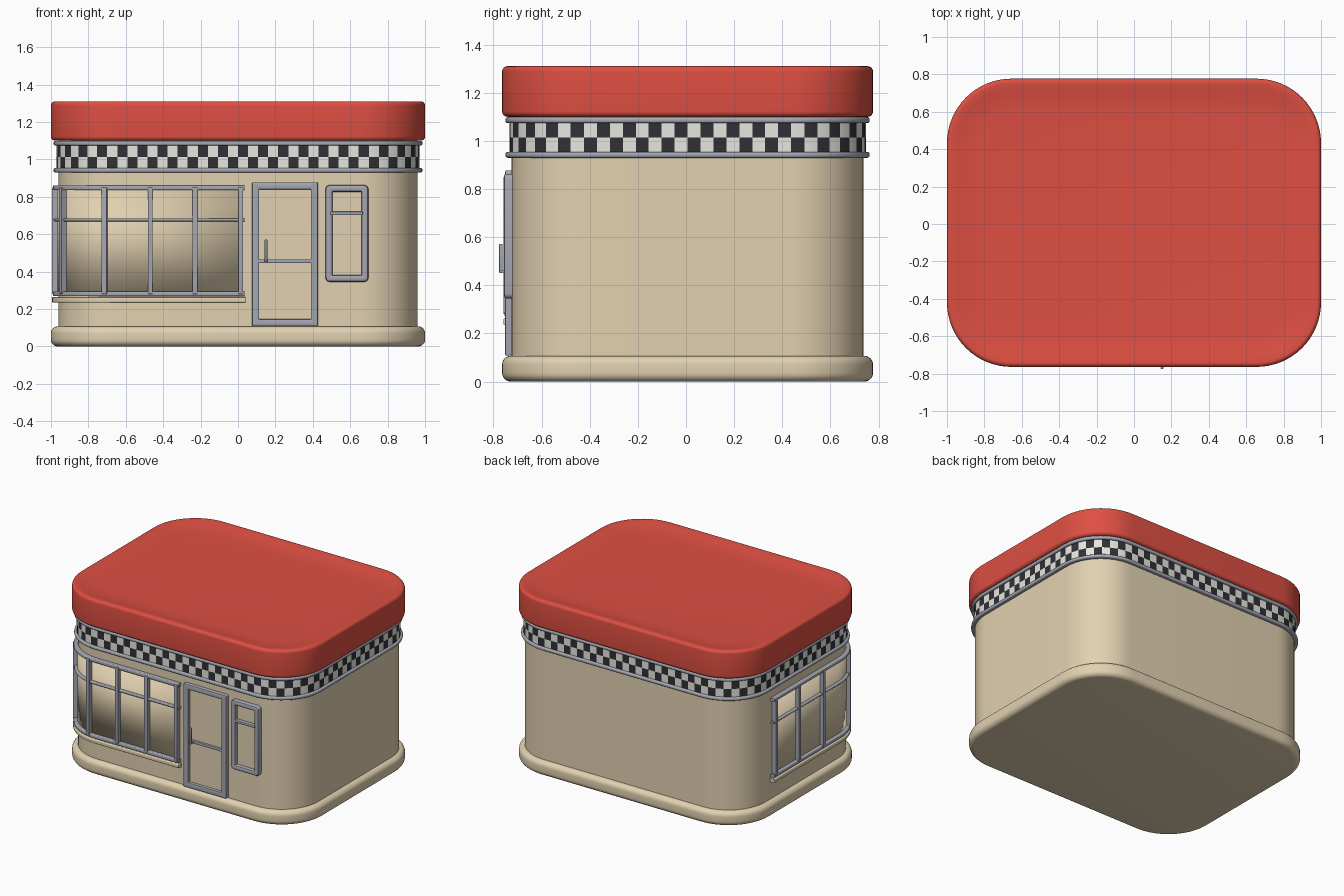
import bpy, bmesh, math
from mathutils import Vector

if "Cube" in bpy.data.objects:
    bpy.data.objects.remove(bpy.data.objects["Cube"])

HX, HY, R, CY = 0.96, 0.7305, 0.305, 0.0065      # wall half sizes, corner radius, y centre
FRONT = CY - HY
ARC = R * math.pi / 2
AX, AY = HX - R, HY - R
PERIM = 4 * (AX + AY + ARC)


def material(name, rgb):
    m = bpy.data.materials.new(name)
    m.diffuse_color = (*rgb, 1)
    m.use_nodes = True
    m.node_tree.nodes["Principled BSDF"].inputs["Base Color"].default_value = m.diffuse_color
    return m


BEIGE = material("beige", (0.76, 0.64, 0.44))
RED = material("red", (0.73, 0.078, 0.055))
METAL = material("metal", (0.38, 0.39, 0.45))
BLACK = material("black", (0.03, 0.03, 0.037))
WHITE = material("white", (0.86, 0.86, 0.8))


def make(name, bm, mats, angle=35):
    bmesh.ops.recalc_face_normals(bm, faces=bm.faces)
    me = bpy.data.meshes.new(name)
    bm.to_mesh(me)
    bm.free()
    for m in mats:
        me.materials.append(m)
    ob = bpy.data.objects.new(name, me)
    bpy.context.collection.objects.link(ob)
    bpy.ops.object.select_all(action='DESELECT')
    ob.select_set(True)
    bpy.context.view_layer.objects.active = ob
    if angle >= 180:
        bpy.ops.object.shade_smooth()
    else:
        bpy.ops.object.shade_smooth_by_angle(angle=math.radians(angle))
    return ob


def wall_point(s, off=0.0, z=0.0):
    """Point at distance s along the wall outline (0 = front middle, going left)."""
    s %= PERIM
    # each entry: length, start centre, direction, start angle, is it an arc
    pieces = [(AX, (0, -AY), (-1, 0), -90, False), (ARC, (-AX, -AY), None, -90, True),
              (2 * AY, (-AX, -AY), (0, 1), 180, False), (ARC, (-AX, AY), None, 180, True),
              (2 * AX, (-AX, AY), (1, 0), 90, False), (ARC, (AX, AY), None, 90, True),
              (2 * AY, (AX, AY), (0, -1), 0, False), (ARC, (AX, -AY), None, 0, True),
              (AX, (AX, -AY), (-1, 0), -90, False)]
    for length, c, d, a, arc in pieces:
        if s <= length:
            break
        s -= length
    a = math.radians(a) - (s / R if arc else 0)
    move = (0, 0) if arc else (d[0] * s, d[1] * s)
    return Vector((c[0] + move[0] + math.cos(a) * (R + off),
                   c[1] + move[1] + math.sin(a) * (R + off) + CY, z))


def stations(s0, s1):
    """Ends plus finely stepped corners between two distances."""
    vals, start = {s0, s1}, AX
    for gap in (2 * AY, 2 * AX, 2 * AY, 0):
        vals |= {start + ARC * i / 16 for i in range(17)}
        start += ARC + gap
    return sorted(v for v in vals if s0 <= v <= s1)


def sweep(name, profile, mats, s_list=None, loop=True, solid=False, angle=35, rule=None):
    """Carry an (offset, z) profile along the wall outline."""
    s_list = s_list or stations(0, PERIM - 0.001)
    bm = bmesh.new()
    rings = [[bm.verts.new(wall_point(s, o, z)) for o, z in profile] for s in s_list]
    n, k = len(rings), len(profile)
    for i in range(n if loop else n - 1):
        a, b = rings[i], rings[(i + 1) % n]
        for j in range(k - 1 if solid else k):
            f = bm.faces.new((a[j], a[(j + 1) % k], b[(j + 1) % k], b[j]))
            if rule:
                f.material_index = rule(i, j)
    if solid:
        bm.faces.new([r[0] for r in rings])
        bm.faces.new([r[-1] for r in rings])
    elif not loop:
        bm.faces.new(rings[0])
        bm.faces.new(rings[-1])
    return make(name, bm, mats, angle)


def soft_edge(z0, z1, off, r, n=6):
    """Side profile of a slab with rounded top and bottom edges."""
    up = [math.pi / 2 * i / n for i in range(n + 1)]
    low = [(off - r + r * math.sin(t), z0 + r - r * math.cos(t)) for t in up]
    top = [(off - r + r * math.cos(t), z1 - r + r * math.sin(t)) for t in up]
    return low + top


def rail(z, h, off, r=0.006):
    """Closed section of a metal rail: flat face with rounded outer edges."""
    return [(-0.008, z - h)] + soft_edge(z - h, z + h, off, r, 4) + [(-0.008, z + h)]


def box(name, x0, x1, y0, y1, z0, z1, mat, bevel=0.0):
    bm = bmesh.new()
    bmesh.ops.create_cube(bm, size=1)
    for v in bm.verts:
        v.co = Vector(((x0 + x1) / 2 + v.co.x * (x1 - x0), (y0 + y1) / 2 + v.co.y * (y1 - y0),
                       (z0 + z1) / 2 + v.co.z * (z1 - z0)))
    if bevel:
        bmesh.ops.bevel(bm, geom=bm.edges[:], offset=bevel, segments=2, affect='EDGES', profile=0.5)
    return make(name, bm, [mat])


def frame(name, x0, x1, z0, z1, w, depth, r, soft):
    """Raised rectangular ring on the front wall with rounded corners."""
    def ring(inset, y):
        rad = max(r - inset * 0.5, 0.002)
        pts = []
        for cx, cz, a0 in ((x1, z1, 0), (x0, z1, 90), (x0, z0, 180), (x1, z0, 270)):
            px = cx - math.copysign(inset + rad, cx - (x0 + x1) / 2)
            pz = cz - math.copysign(inset + rad, cz - (z0 + z1) / 2)
            for i in range(5):
                a = math.radians(a0 + 22.5 * i)
                pts.append((px + rad * math.cos(a), y, pz + rad * math.sin(a)))
        return [bm.verts.new(p) for p in pts]
    bm = bmesh.new()
    back, face = FRONT + 0.01, FRONT - depth
    rings = [ring(0, back), ring(0, face + soft), ring(soft * 0.3, face + soft * 0.3), ring(soft, face),
             ring(w - soft, face), ring(w - soft * 0.3, face + soft * 0.3), ring(w, face + soft), ring(w, back)]
    for a, b in zip(rings, rings[1:] + rings[:1]):
        for i in range(20):
            j = (i + 1) % 20
            bm.faces.new((a[i], a[j], b[j], b[i]))
    return make(name, bm, [METAL], 40)


# Building shell, with a shallow dish in the roof
sweep("walls", [(0, 0.08), (0, 1.12)], [BEIGE], solid=True)
sweep("base", soft_edge(0, 0.107, 0.04, 0.036), [BEIGE], solid=True)
sweep("roof", soft_edge(1.10, 1.31, 0.04, 0.022) + [(-0.02, 1.302), (-0.08, 1.292), (-0.14, 1.288)],
      [RED], solid=True)

# Chequered band between two metal trims
COLS = 116
sweep("checker_band", [(-0.01, 0.95), (0.01, 0.95), (0.01, 1.014), (0.01, 1.078), (-0.01, 1.078)],
      [BLACK, WHITE], s_list=[PERIM * i / COLS for i in range(COLS)],
      rule=lambda i, j: (i + (j >= 2)) % 2)
for name, z in (("lower_trim", 0.942), ("upper_trim", 1.086)):
    sweep(name, rail(z, 0.0125, 0.026, 0.01), [METAL])

# Window wrapping around the front left corner
S0, S1 = -0.035, 1.925
span = stations(S0, S1)
sweep("window_pane", [(-0.01, 0.285), (0.005, 0.285), (0.005, 0.85), (-0.01, 0.85)],
      [BEIGE], s_list=stations(S0 + 0.015, S1 - 0.015), loop=False, angle=180)
for name, z, h, off in (("window_top_rail", 0.848, 0.0125, 0.03), ("window_middle_rail", 0.677, 0.008, 0.026),
                        ("window_bottom_rail", 0.281, 0.0125, 0.03)):
    sweep(name, rail(z, h, off), [METAL], s_list=span, loop=False)
sweep("window_sill", rail(0.249, 0.0145, 0.034), [BEIGE],
      s_list=stations(S0 - 0.006, S1 + 0.006), loop=False)
for i, s in enumerate((-0.015, 0.23, 0.47, 0.71, 0.975, 1.34, 1.63, 1.90)):
    sweep(f"window_bar_{i + 1}", rail(0.565, 0.285, 0.035, 0.005), [METAL],
          s_list=[s - 0.0125, s, s + 0.0125], loop=False)

# Door
frame("door_frame", 0.075, 0.427, 0.108, 0.877, 0.038, 0.028, 0.006, 0.006)
box("door_panel", 0.105, 0.395, FRONT - 0.006, FRONT + 0.002, 0.14, 0.845, BEIGE)
box("door_crossbar", 0.105, 0.395, FRONT - 0.022, FRONT, 0.446, 0.466, METAL, 0.004)
box("door_handle", 0.143, 0.157, -0.776, -0.762, 0.45, 0.572, METAL, 0.004)
box("handle_mount", 0.145, 0.155, -0.768, FRONT, 0.452, 0.464, METAL)

# Small window right of the door
frame("small_window_frame", 0.468, 0.697, 0.345, 0.863, 0.037, 0.033, 0.022, 0.012)
box("small_window_pane", 0.5, 0.665, FRONT - 0.006, FRONT + 0.002, 0.375, 0.835, BEIGE)
box("small_window_bar", 0.495, 0.668, FRONT - 0.034, FRONT, 0.702, 0.72, METAL, 0.004)
